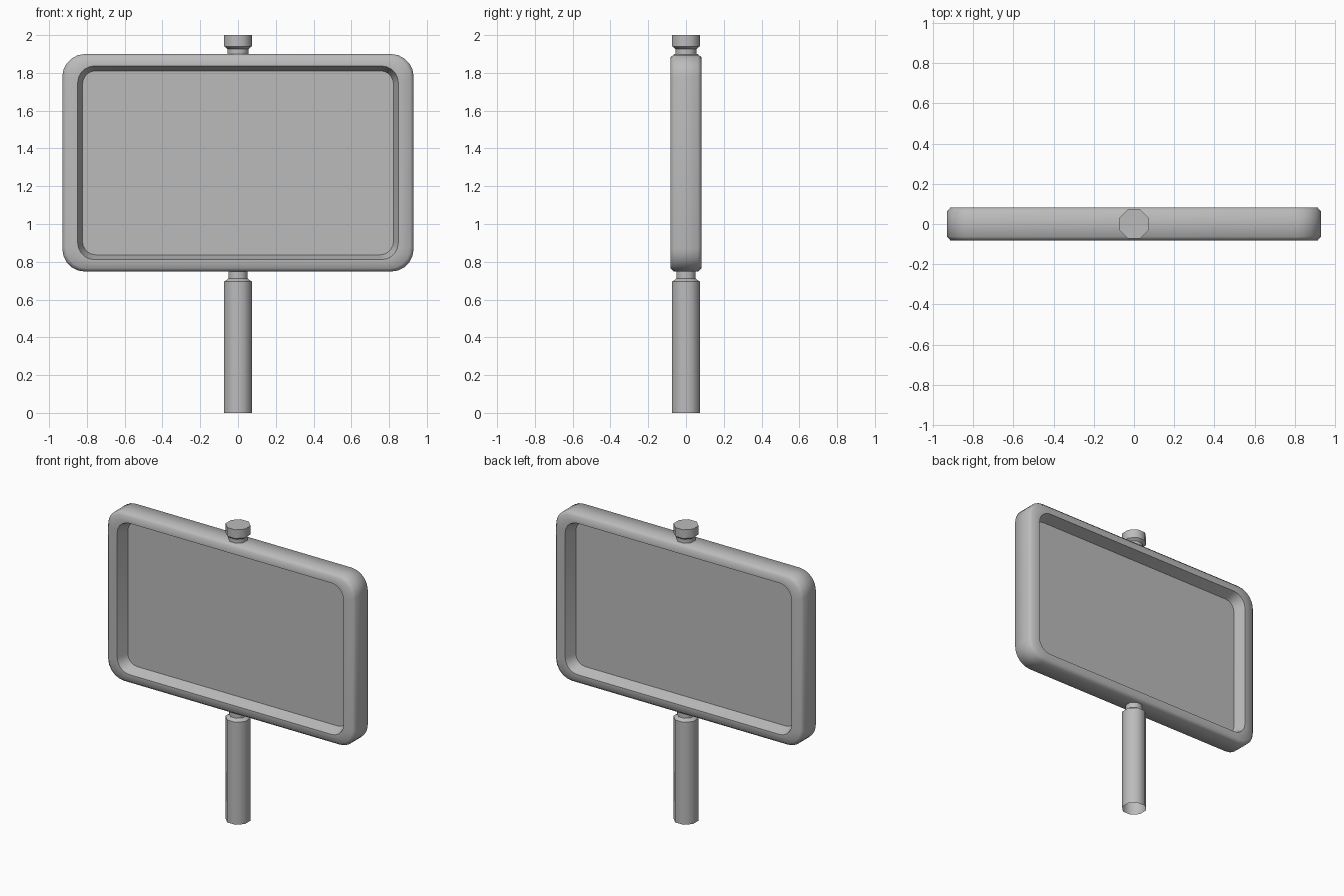
import bpy, bmesh
from math import cos, sin, pi, radians

cube = bpy.data.objects.get("Cube")
if cube:
    bpy.data.objects.remove(cube, do_unlink=True)

grey = bpy.data.materials.new("plain_grey")
grey.use_nodes = True
grey.diffuse_color = (0.5, 0.5, 0.5, 1)
grey.node_tree.nodes["Principled BSDF"].inputs["Base Color"].default_value = (0.5, 0.5, 0.5, 1)

MID_Z = 1.324   # height of the board's centre


def rounded_ring(half_w, half_h, radius, y, steps=5):
    """Points of an upright rounded rectangle."""
    pts = []
    for q, (sx, sz) in enumerate([(1, 1), (-1, 1), (-1, -1), (1, -1)]):
        for i in range(steps + 1):
            a = (q + i / steps) * pi / 2
            pts.append((sx * (half_w - radius) + radius * cos(a), y,
                        MID_Z + sz * (half_h - radius) + radius * sin(a)))
    return pts


def octagon_ring(apothem, z):
    """Points of a level octagon with flats facing the axes."""
    r = apothem / cos(pi / 8)
    return [(r * cos((i + .5) * pi / 4), r * sin((i + .5) * pi / 4), z) for i in range(8)]


def loft(name, rings, cap_start=False, cap_end=False, angle=50):
    """Skin a list of rings into one object."""
    bm = bmesh.new()
    loops = [[bm.verts.new(p) for p in ring] for ring in rings]
    n = len(loops[0])
    for a, b in zip(loops, loops[1:]):
        for i in range(n):
            j = (i + 1) % n
            bm.faces.new((a[i], a[j], b[j], b[i]))
    if cap_start:
        bm.faces.new(loops[0][::-1])
    if cap_end:
        bm.faces.new(loops[-1])
    bmesh.ops.recalc_face_normals(bm, faces=bm.faces)
    mesh = bpy.data.meshes.new(name)
    bm.to_mesh(mesh)
    bm.free()
    mesh.materials.append(grey)
    obj = bpy.data.objects.new(name, mesh)
    bpy.context.collection.objects.link(obj)
    bpy.ops.object.select_all(action='DESELECT')
    obj.select_set(True)
    bpy.context.view_layer.objects.active = obj
    bpy.ops.object.shade_smooth_by_angle(angle=radians(angle))
    return obj


# Frame: half section from the recess to the outer rim, mirrored front to back
section = [(.823, .487, .07, .005), (.849, .513, .09, .082),
           (.912, .558, .11, .082), (.93, .576, .12, .063)]
front = [rounded_ring(w, h, r, -y) for w, h, r, y in section]
back = [rounded_ring(w, h, r, y) for w, h, r, y in reversed(section)]
loft("board_frame", front + back)

# Panel: thin sheet in the middle of the frame
loft("board_panel", [rounded_ring(.823, .487, .07, y) for y in (-.005, .005)], True, True)

# Handle: open tube with a narrow neck reaching into the frame
loft("handle", [octagon_ring(a, z) for a, z in
                [(.073, 0), (.073, .695), (.051, .711), (.051, .78)]])

# Knob on top of the frame
loft("top_knob", [octagon_ring(a, z) for a, z in
                  [(.055, 1.87), (.055, 1.926), (.073, 1.941), (.073, 2)]], cap_end=True)
